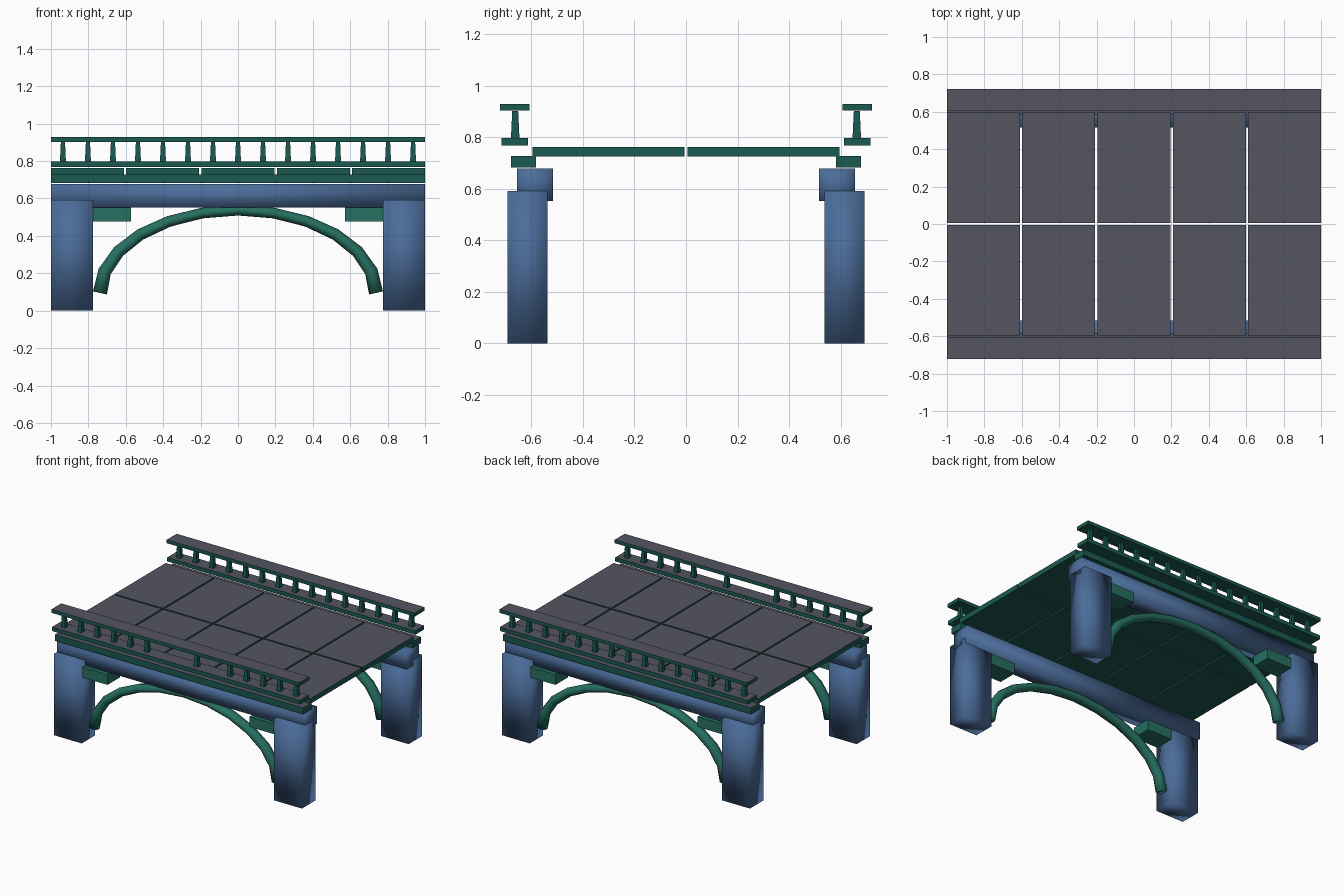
import bpy, bmesh, math
from mathutils import Vector

if "Cube" in bpy.data.objects:
    bpy.data.objects.remove(bpy.data.objects["Cube"])


def material(name, rgb):
    m = bpy.data.materials.new(name)
    m.diffuse_color = (*rgb, 1)
    m.use_nodes = True
    m.node_tree.nodes["Principled BSDF"].inputs["Base Color"].default_value = m.diffuse_color
    return m


BLUE = material("blue_stone", (0.07, 0.15, 0.32))
GREEN = material("green_stone", (0.02, 0.16, 0.12))
DARK = material("dark_green", (0.01, 0.10, 0.08))
GREY = material("grey_top", (0.09, 0.09, 0.12))


def finish(name, bm, mats, smooth=False):
    bmesh.ops.recalc_face_normals(bm, faces=bm.faces)
    for f in bm.faces:
        f.smooth = smooth
        if len(mats) > 1 and f.normal.z > 0.9:
            f.material_index = 1
    me = bpy.data.meshes.new(name)
    bm.to_mesh(me)
    bm.free()
    for m in mats:
        me.materials.append(m)
    ob = bpy.data.objects.new(name, me)
    bpy.context.collection.objects.link(ob)
    return ob


def box(name, x, y, z, mats, smooth=False, poke=False, taper=1.0):
    """Box from (min, max) ranges; taper narrows the top."""
    bm = bmesh.new()
    bmesh.ops.create_cube(bm, size=1)
    cx, cy = sum(x) / 2, sum(y) / 2
    for v in bm.verts:
        k = taper if v.co.z > 0 else 1
        v.co = Vector((cx + v.co.x * (x[1] - x[0]) * k,
                       cy + v.co.y * abs(y[1] - y[0]) * k,
                       z[0] + (v.co.z + 0.5) * (z[1] - z[0])))
    if poke:
        bm.normal_update()
        bmesh.ops.poke(bm, faces=[f for f in bm.faces if abs(f.normal.x) > 0.9])
    return finish(name, bm, mats, smooth)


def arch(name, y, segs=12, sides=8):
    """Elliptical rib swept with a round section, thinner at the crown."""
    pts = [Vector((-0.738 * math.cos(math.pi * i / segs), y,
                   0.095 + 0.442 * math.sin(math.pi * i / segs)))
           for i in range(segs + 1)]
    bm = bmesh.new()
    rings = []
    for i, p in enumerate(pts):
        t = (pts[min(i + 1, segs)] - pts[max(i - 1, 0)]).normalized()
        n = Vector((-t.z, 0, t.x))
        r = 0.038 - 0.010 * math.sin(math.pi * i / segs)
        ring = []
        for k in range(sides):
            a = 2 * math.pi * k / sides
            ring.append(bm.verts.new(p + n * r * math.cos(a)
                                     + Vector((0, 0.038 * math.sin(a), 0))))
        rings.append(ring)
    for a, b in zip(rings, rings[1:]):
        for k in range(sides):
            j = (k + 1) % sides
            bm.faces.new((a[k], a[j], b[j], b[k]))
    bm.faces.new(rings[0])
    bm.faces.new(rings[-1])
    return finish(name, bm, [GREEN], True)


for s, side in ((-1, "front"), (1, "back")):
    def yr(a, b):
        return tuple(sorted((s * a, s * b)))

    # Pillars and corbels at both ends
    for e, end in ((-1, "left"), (1, "right")):
        box(f"{side}_{end}_pillar", sorted((e * 0.775, e)), yr(0.537, 0.692),
            (0, 0.592), [BLUE], True)
        box(f"{side}_{end}_corbel", sorted((e * 0.573, e * 0.79)),
            yr(0.54, 0.685), (0.478, 0.553), [GREEN])
    # Main beam and arch rib
    box(f"{side}_beam", (-1, 1), yr(0.516, 0.655), (0.553, 0.678), [BLUE], True, True)
    arch(f"{side}_arch", s * 0.6)
    # Ledge, lower rail and handrail
    box(f"{side}_ledge", (-1, 1), yr(0.582, 0.678), (0.682, 0.728), [DARK, GREY])
    box(f"{side}_lower_rail", (-1, 1), yr(0.613, 0.715), (0.768, 0.797), [DARK, GREY])
    box(f"{side}_handrail", (-1, 1), yr(0.607, 0.721), (0.903, 0.928), [DARK, GREY])
    # Balusters, with a few missing along the front
    for i in range(15):
        if s < 0 and i in (6, 7, 9):
            continue
        x = -0.936 + i * 1.872 / 14
        box(f"{side}_baluster_{i + 1}", (x - 0.016, x + 0.016), yr(0.646, 0.679),
            (0.797, 0.901), [DARK], taper=0.7)
    # Deck slabs
    for i in range(5):
        x = (i - 2) * 0.4025
        box(f"{side}_deck_slab_{i + 1}", (x - 0.195, x + 0.195), yr(0.006, 0.595),
            (0.726, 0.763), [DARK, GREY])
